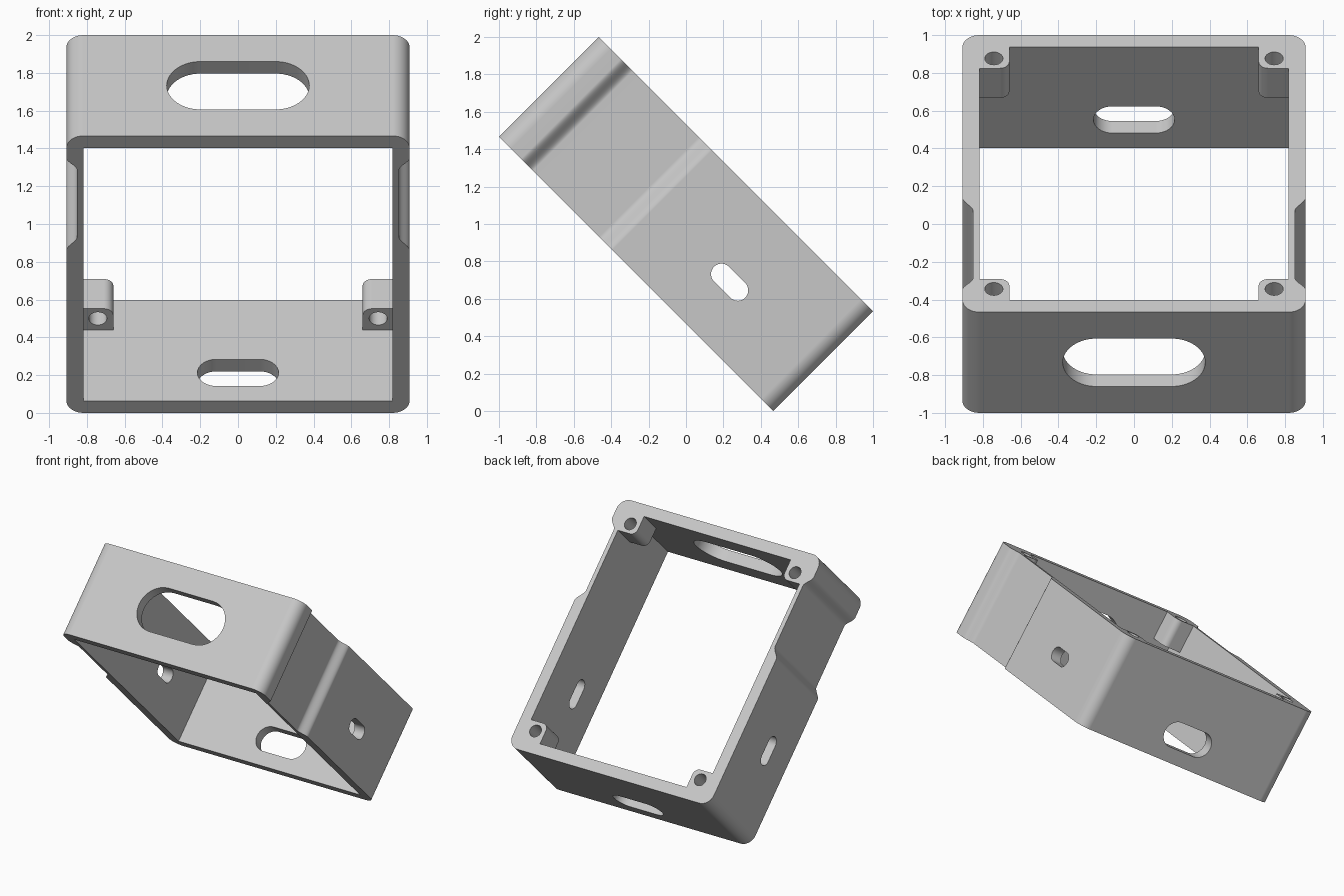
import bpy, bmesh
from math import cos, sin, pi, radians
from mathutils import Matrix

if "Cube" in bpy.data.objects:
    bpy.data.objects.remove(bpy.data.objects["Cube"], do_unlink=True)

# Frame dimensions before tilting: x = width, y = length, z = depth
HX, HY, HZ = 0.908, 1.037, 0.377
WALL, RADIUS, RECESS = 0.09, 0.09, 0.056
BOSS, BOSS_DEPTH = 0.158, 0.222

grey = bpy.data.materials.new("light grey")
grey.use_nodes = True
grey.diffuse_color = (0.57, 0.57, 0.57, 1)
grey.node_tree.nodes["Principled BSDF"].inputs["Base Color"].default_value = grey.diffuse_color


def prism(name, points, low, high, place=lambda a, b, c: (a, b, c)):
    """Extrude a 2D outline from low to high along the third axis of place."""
    bm = bmesh.new()
    face = bm.faces.new([bm.verts.new(place(a, b, low)) for a, b in points])
    top = [bm.verts.new(place(a, b, high)) for a, b in points]
    base = list(face.verts)
    bm.faces.new(top[::-1])
    for i in range(len(base)):
        j = (i + 1) % len(base)
        bm.faces.new((base[i], top[i], top[j], base[j]))
    bmesh.ops.recalc_face_normals(bm, faces=bm.faces)
    mesh = bpy.data.meshes.new(name)
    bm.to_mesh(mesh)
    bm.free()
    mesh.materials.append(grey)
    obj = bpy.data.objects.new(name, mesh)
    bpy.context.collection.objects.link(obj)
    return obj


def arc(cx, cy, r, start, end, steps=10):
    return [(cx + r * cos(radians(start + (end - start) * i / steps)),
             cy + r * sin(radians(start + (end - start) * i / steps)))
            for i in range(steps + 1)]


def stadium(cx, cy, length, r):
    """Slot outline, long along its first axis."""
    d = length / 2 - r
    return arc(cx + d, cy, r, -90, 90, 16) + arc(cx - d, cy, r, 90, 270, 16)


def combine(target, other, operation):
    mod = target.modifiers.new(operation, 'BOOLEAN')
    mod.operation, mod.solver, mod.object = operation, 'EXACT', other
    bpy.context.view_layer.objects.active = target
    bpy.ops.object.modifier_apply(modifier=mod.name)
    bpy.data.objects.remove(other, do_unlink=True)


def ramp(y0, y1, depth0, depth1, steps=10):
    """Smooth S-shaped step in the side wall."""
    return [(HX - depth0 - (depth1 - depth0) * (1 - cos(pi * i / steps)) / 2,
             y0 + (y1 - y0) * i / steps) for i in range(steps + 1)]


# Outer outline with rounded corners and a shallow recess on both sides
right = arc(HX - RADIUS, RADIUS - HY, RADIUS, -90, 0)
right += ramp(-0.87, -0.78, 0, RECESS) + ramp(-0.28, -0.18, RECESS, 0)
right += arc(HX - RADIUS, HY - RADIUS, RADIUS, 0, 90)
outline = right + [(-x, y) for x, y in reversed(right)]
frame = prism("tilted_frame", outline, -HZ, HZ)

# Open middle
ix, iy = HX - WALL, HY - WALL
combine(frame, prism("opening_cutter", [(-ix, -iy), (ix, -iy), (ix, iy), (-ix, iy)],
                     -HZ - 0.2, HZ + 0.2), 'DIFFERENCE')

# Screw bosses in the four corners, each with a through hole
for sx in (-1, 1):
    for sy in (-1, 1):
        bx, by, r = ix - BOSS, iy - BOSS, 0.05
        ox, oy = ix + 0.03, iy + 0.03
        shape = arc(bx + r, by + r, r, 180, 270, 8) + [(ox, by), (ox, oy), (bx, oy)]
        boss = prism("boss", [(sx * x, sy * y) for x, y in shape], HZ - BOSS_DEPTH, HZ)
        combine(frame, boss, 'UNION')
for sx in (-1, 1):
    for sy in (-1, 1):
        hole = prism("screw_cutter", arc(sx * 0.742, sy * 0.863, 0.048, 0, 348.75, 31), 0, HZ + 0.1)
        combine(frame, hole, 'DIFFERENCE')

# Slots through the end walls
along_y = lambda a, b, c: (a, c, b)
combine(frame, prism("large_slot_cutter", stadium(0, 0, 0.755, 0.18),
                     -HY - 0.1, -HY + 0.15, along_y), 'DIFFERENCE')
combine(frame, prism("small_slot_cutter", stadium(0, -0.166, 0.43, 0.1),
                     HY - 0.15, HY + 0.1, along_y), 'DIFFERENCE')

# Slots through both side walls
combine(frame, prism("side_slot_cutter", stadium(0.385, -0.055, 0.235, 0.056),
                     -HX - 0.1, HX + 0.1, lambda a, b, c: (c, a, b)), 'DIFFERENCE')

# Tilt the frame onto its edge and shade it
frame.data.transform(Matrix.Translation((0, 0, 1)) @ Matrix.Rotation(radians(-45), 4, 'X'))
bpy.ops.object.select_all(action='DESELECT')
frame.select_set(True)
bpy.context.view_layer.objects.active = frame
bpy.ops.object.shade_smooth_by_angle(angle=radians(30))
weighted = frame.modifiers.new("Weighted normals", 'WEIGHTED_NORMAL')
weighted.keep_sharp = True
